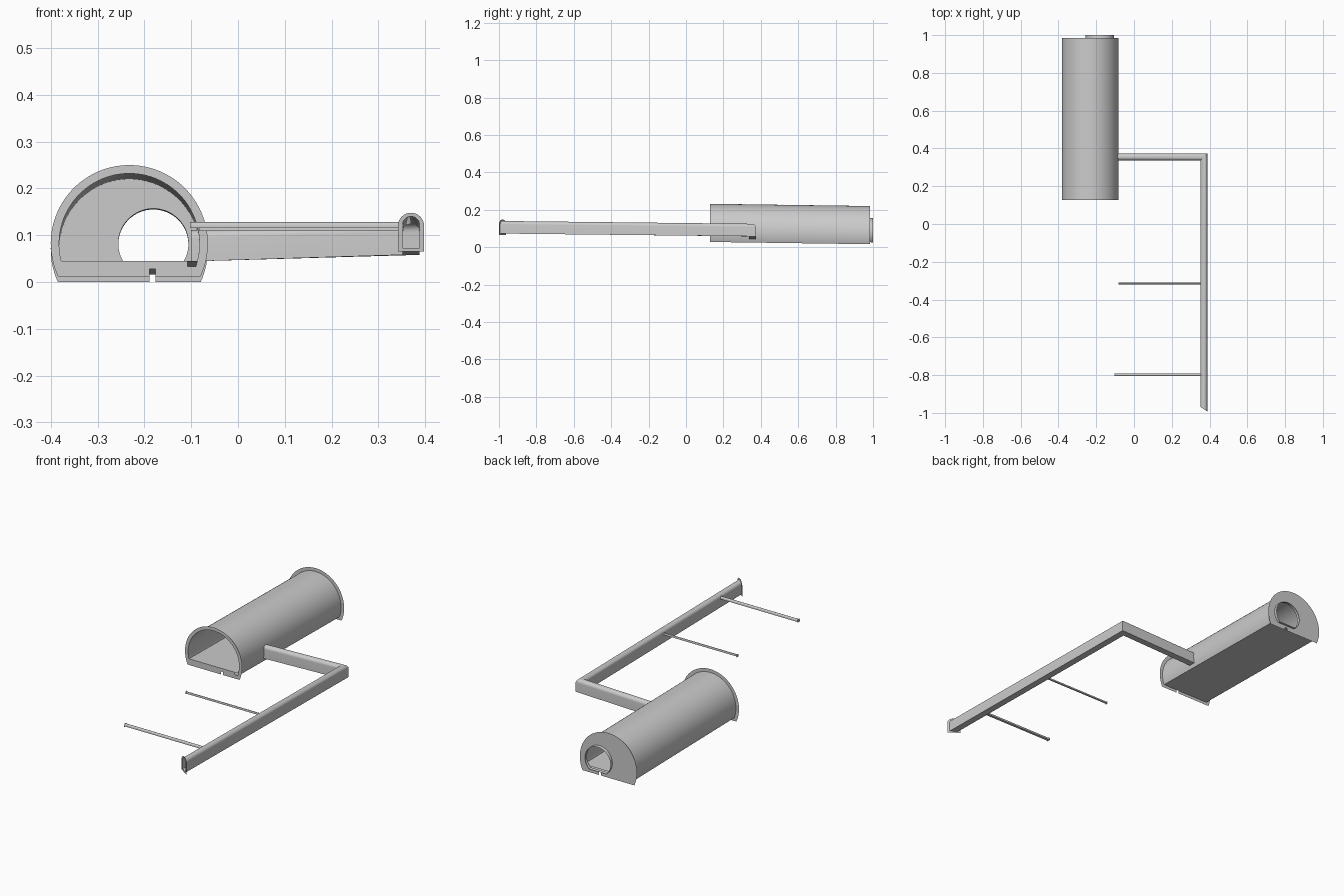
import bpy, bmesh
from math import sin, cos, asin, radians, pi

if "Cube" in bpy.data.objects:
    bpy.data.objects.remove(bpy.data.objects["Cube"])


def finish(name, bm):
    bmesh.ops.recalc_face_normals(bm, faces=bm.faces)
    me = bpy.data.meshes.new(name)
    bm.to_mesh(me)
    bm.free()
    ob = bpy.data.objects.new(name, me)
    bpy.context.collection.objects.link(ob)
    bpy.ops.object.select_all(action='DESELECT')
    ob.select_set(True)
    bpy.context.view_layer.objects.active = ob
    bpy.ops.object.shade_smooth_by_angle(angle=radians(35))
    return ob


def loft(name, rings, closed=True):
    """Skin a row of matching rings, open at both ends."""
    bm = bmesh.new()
    vs = [[bm.verts.new(p) for p in r] for r in rings]
    n = len(rings[0])
    for a, b in zip(vs, vs[1:]):
        for i in range(n if closed else n - 1):
            j = (i + 1) % n
            bm.faces.new((a[i], a[j], b[j], b[i]))
    return finish(name, bm)


def plate(name, loops, normal):
    """Thin flat wall from an outline and hole loops."""
    bm = bmesh.new()
    for loop in loops:
        vs = [bm.verts.new(p) for p in loop]
        for i, v in enumerate(vs):
            bm.edges.new((v, vs[(i + 1) % len(vs)]))
    bmesh.ops.triangle_fill(bm, use_beauty=True, edges=bm.edges[:], normal=normal)
    return finish(name, bm)


def arc(r, a0, a1, n, cx=0.0, cz=0.0):
    return [(cx + r * cos(a0 + (a1 - a0) * i / n), cz + r * sin(a0 + (a1 - a0) * i / n))
            for i in range(n + 1)]


def arch(w, h, base=0.0, n=16):
    """Flat-bottomed tunnel section with a round top."""
    r = w / 2
    return [(r, base)] + arc(r, 0, pi, n, 0, base + h - r) + [(-r, base)]


def cut_circle(r, low, n=64, cx=0.0, cz=0.0):
    """Circle with its bottom cut flat at height low relative to its centre."""
    a = asin(low / r)
    return arc(r, a, pi - a, n, cx, cz)


# Main hall: gently sloping vault with a floor deck
HX, Y0, Y1, Z0, Z1 = -0.2325, 0.127, 0.984, 0.082, 0.07
R = 0.15


def hall_z(y):
    return Z0 + (Z1 - Z0) * (y - Y0) / (Y1 - Y0)


section = cut_circle(R, -0.054)
loft("hall_vault", [[(HX + u, y, hall_z(y) + v) for u, v in section] for y in (Y0, Y1)])
loft("hall_floor", [[(HX + s * 0.145, y, hall_z(y) - 0.037) for s in (-1, 1)]
                    for y in (Y0, Y1)], closed=False)

# End walls with a drain notch in the bottom edge
NX, NW = -0.1825 - HX, 0.0065


def wall_outline(y):
    pts = cut_circle(0.168, -0.07, 72)
    pts += [(NX - NW, -0.07), (NX - NW, -0.054), (NX + NW, -0.054), (NX + NW, -0.07)]
    return [(HX + u, y, hall_z(y) + v) for u, v in pts]


mouth = cut_circle(R, -0.037)
mouth += [(0.1245, -0.037), (0.1245, -0.049), (0.1425, -0.049)]
plate("hall_front_wall",
      [wall_outline(Y0), [(HX + u, Y0, Z0 + v) for u, v in mouth]], (0, -1, 0))
hole = cut_circle(0.075, -0.055, 48, -0.181, 0.082)
plate("hall_back_wall", [wall_outline(Y1), [(x, Y1, z) for x, z in hole]], (0, 1, 0))

# Round tunnel stub behind the back wall
loft("back_tunnel_stub", [[(x, y, z - dz) for x, z in hole]
                          for y, dz in ((Y1, 0), (1.0, 0.002))])

# Fine ribs across the vault crown
for k in range(10):
    y = 0.24 + k * 0.068
    rib = arc(R + 0.0008, radians(66), radians(114), 16)
    loft(f"vault_rib_{k + 1}", [[(HX + u, yy, hall_z(yy) + v) for u, v in rib]
                                for yy in (y, y + 0.004)], closed=False)

# Side passage and long corridor: one mitred L with a skewed mouth
tube = arch(0.036, 0.067)
loft("corridor", [
    [(0.37 + u, -0.981 - 0.68 * u, 0.073 + v) for u, v in tube],
    [(0.37 + u, 0.355 + u, 0.058 + v) for u, v in tube],
    [(-0.1, 0.355 + u, 0.044 + v) for u, v in tube]])

# Skewed portal frame at the corridor mouth
plate("corridor_portal",
      [[(0.37 + u, -0.981 - 0.68 * u, z) for u, z in prof]
       for prof in (arch(0.056, 0.083, 0.065), tube and arch(0.036, 0.067, 0.073))],
      (-0.56, -0.83, 0))

# Narrow branch ducts with small end frames
for name, y, x0, w, h, base in (("rear_duct", -0.315, -0.083, 0.008, 0.010, 0.109),
                                ("front_duct", -0.798, -0.103, 0.014, 0.013, 0.115)):
    prof = arch(w, h, base, 8)
    loft(name, [[(x, y + u, z) for u, z in prof] for x in (x0, 0.354)])
    rim = arch(w + 0.007, h + 0.006, base - 0.003, 8)
    plate(name + "_end_frame", [[(x0, y + u, z) for u, z in p] for p in (rim, prof)],
          (-1, 0, 0))
